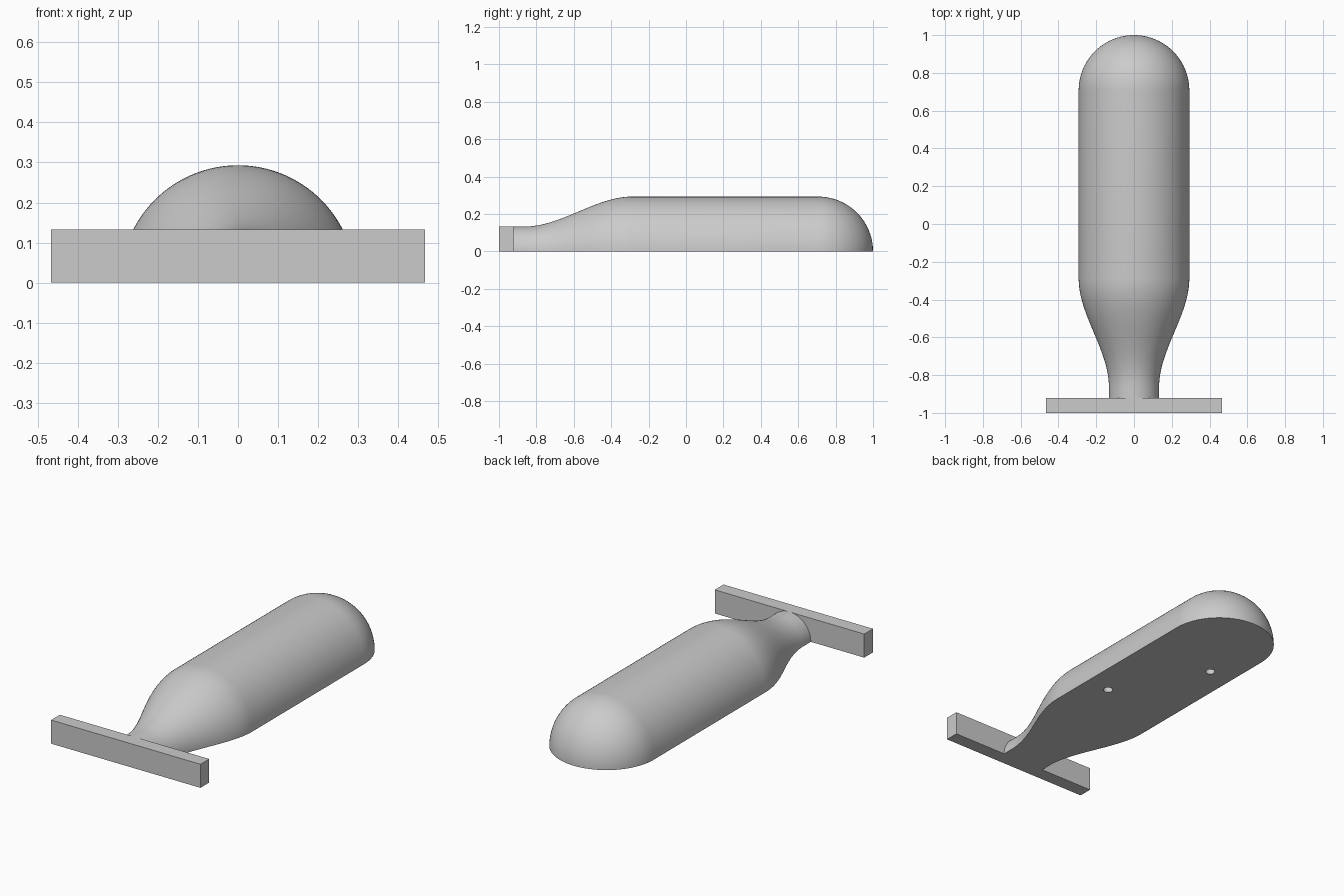
import bpy
import bmesh
import math

cube = bpy.data.objects.get("Cube")
if cube:
    bpy.data.objects.remove(cube, do_unlink=True)

RADIUS, NECK = 0.293, 0.133
DOME_Y, SHOULDER_Y, NECK_Y, BAR_Y = 0.707, -0.29, -0.86, -0.922
SEGMENTS = 64

grey = bpy.data.materials.new("plain grey")
grey.use_nodes = True
grey.diffuse_color = (0.6, 0.6, 0.6, 1)
grey.node_tree.nodes["Principled BSDF"].inputs["Base Color"].default_value = (0.6, 0.6, 0.6, 1)


def make_object(name, bm):
    bmesh.ops.recalc_face_normals(bm, faces=bm.faces[:])
    mesh = bpy.data.meshes.new(name)
    bm.to_mesh(mesh)
    bm.free()
    obj = bpy.data.objects.new(name, mesh)
    bpy.context.collection.objects.link(obj)
    mesh.materials.append(grey)
    return obj


# Side profile: straight neck, S-shaped shoulder, straight barrel, round end
profile = [(BAR_Y, NECK)]
for i in range(25):
    t = i / 24
    ease = t * t * (3 - 2 * t)
    profile.append((NECK_Y + (SHOULDER_Y - NECK_Y) * t, NECK + (RADIUS - NECK) * ease))
for i in range(20):
    a = i / 20 * math.pi / 2
    profile.append((DOME_Y + RADIUS * math.sin(a), RADIUS * math.cos(a)))

# Half-round body: the profile swept through half a turn, flat underneath
bm = bmesh.new()
rings = []
for y, r in profile:
    angles = [math.pi * k / SEGMENTS for k in range(SEGMENTS + 1)]
    rings.append([bm.verts.new((r * math.cos(a), y, r * math.sin(a))) for a in angles])
for a, b in zip(rings, rings[1:]):
    for k in range(SEGMENTS):
        bm.faces.new((a[k], a[k + 1], b[k + 1], b[k]))
tip = bm.verts.new((0, DOME_Y + RADIUS, 0))
for k in range(SEGMENTS):
    bm.faces.new((rings[-1][k], rings[-1][k + 1], tip))
bm.faces.new(rings[0])
bm.faces.new([r[0] for r in rings] + [tip] + [r[-1] for r in reversed(rings)])
body = make_object("half_round_body", bm)

# Two blind peg holes, diagonally opposite on the flat underside
middle_y = (DOME_Y + SHOULDER_Y) / 2
for side in (1, -1):
    bm = bmesh.new()
    bmesh.ops.create_cone(bm, cap_ends=True, segments=32, radius1=0.025, radius2=0.025, depth=0.24)
    bmesh.ops.translate(bm, verts=bm.verts[:], vec=(side * RADIUS / 2, middle_y - side * 0.25, 0))
    cutter = make_object("peg_hole_cutter", bm)
    cutter.hide_render = True
    cut = body.modifiers.new("peg_hole", "BOOLEAN")
    cut.operation = "DIFFERENCE"
    cut.solver = "EXACT"
    cut.object = cutter
    bpy.context.view_layer.objects.active = body
    bpy.ops.object.modifier_apply(modifier=cut.name)
    bpy.data.objects.remove(cutter, do_unlink=True)

bpy.ops.object.select_all(action="DESELECT")
body.select_set(True)
bpy.context.view_layer.objects.active = body
bpy.ops.object.shade_smooth_by_angle(angle=math.radians(35))

# Cross bar at the neck end
bm = bmesh.new()
bmesh.ops.create_cube(bm, size=1)
bmesh.ops.scale(bm, verts=bm.verts[:], vec=(0.932, BAR_Y + 1, NECK))
bmesh.ops.translate(bm, verts=bm.verts[:], vec=(0, (BAR_Y - 1) / 2, NECK / 2))
make_object("cross_bar", bm)
